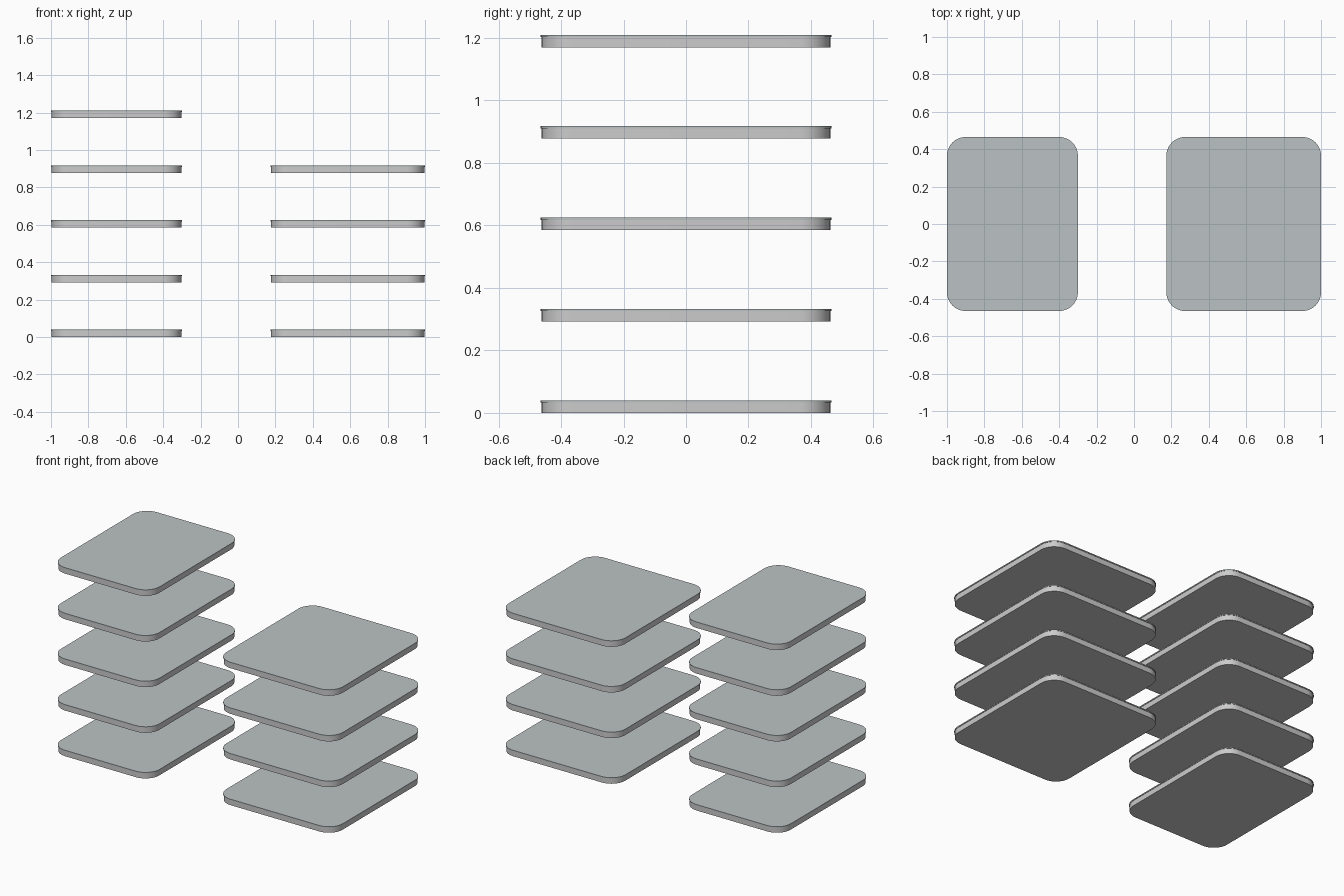
import bpy, bmesh
from math import sin, cos, pi

if "Cube" in bpy.data.objects:
    bpy.data.objects.remove(bpy.data.objects["Cube"])

STEP = 0.2925      # vertical spacing of the slabs
HALF_DEPTH = 0.465
RADIUS = 0.1
SEGS = 10


def rounded_slab(name, x0, x1, half_y, radius, z0, z1):
    """Rounded rectangle extruded from z0 to z1."""
    bm = bmesh.new()
    corners = [(x1 - radius, half_y - radius), (x0 + radius, half_y - radius),
               (x0 + radius, -half_y + radius), (x1 - radius, -half_y + radius)]
    ring = []
    for q, (cx, cy) in enumerate(corners):
        for i in range(SEGS + 1):
            a = pi / 2 * (q + i / SEGS)
            ring.append(bm.verts.new((cx + radius * cos(a), cy + radius * sin(a), z0)))
    base = bm.faces.new(ring)
    top = bmesh.ops.extrude_face_region(bm, geom=[base], use_keep_orig=True)
    verts = [g for g in top["geom"] if isinstance(g, bmesh.types.BMVert)]
    bmesh.ops.translate(bm, verts=verts, vec=(0, 0, z1 - z0))
    bmesh.ops.recalc_face_normals(bm, faces=bm.faces)
    mesh = bpy.data.meshes.new(name)
    bm.to_mesh(mesh)
    bm.free()
    obj = bpy.data.objects.new(name, mesh)
    bpy.context.collection.objects.link(obj)
    bpy.ops.object.select_all(action='DESELECT')
    bpy.context.view_layer.objects.active = obj
    obj.select_set(True)
    bpy.ops.object.shade_smooth_by_angle()
    return obj


# blue-grey top sheet colour
sheet_mat = bpy.data.materials.new("top_sheet_grey")
sheet_mat.diffuse_color = (0.50, 0.54, 0.55, 1)
sheet_mat.use_nodes = True
sheet_mat.node_tree.nodes["Principled BSDF"].inputs["Base Color"].default_value = sheet_mat.diffuse_color

# two stacks: narrow one with five slabs, wide one with four
for side, x0, x1, count in (("left", -1.0, -0.3, 5), ("right", 0.173, 1.0, 4)):
    for i in range(count):
        z = i * STEP
        # slab body, slightly inset below its top sheet
        e = 0.003
        rounded_slab(f"{side}_slab_{i + 1}", x0 + e, x1 - e, HALF_DEPTH - e,
                     RADIUS - e, z, z + 0.033)
        # thin top sheet
        sheet = rounded_slab(f"{side}_top_sheet_{i + 1}", x0, x1, HALF_DEPTH,
                             RADIUS, z + 0.033, z + 0.04)
        sheet.data.materials.append(sheet_mat)
